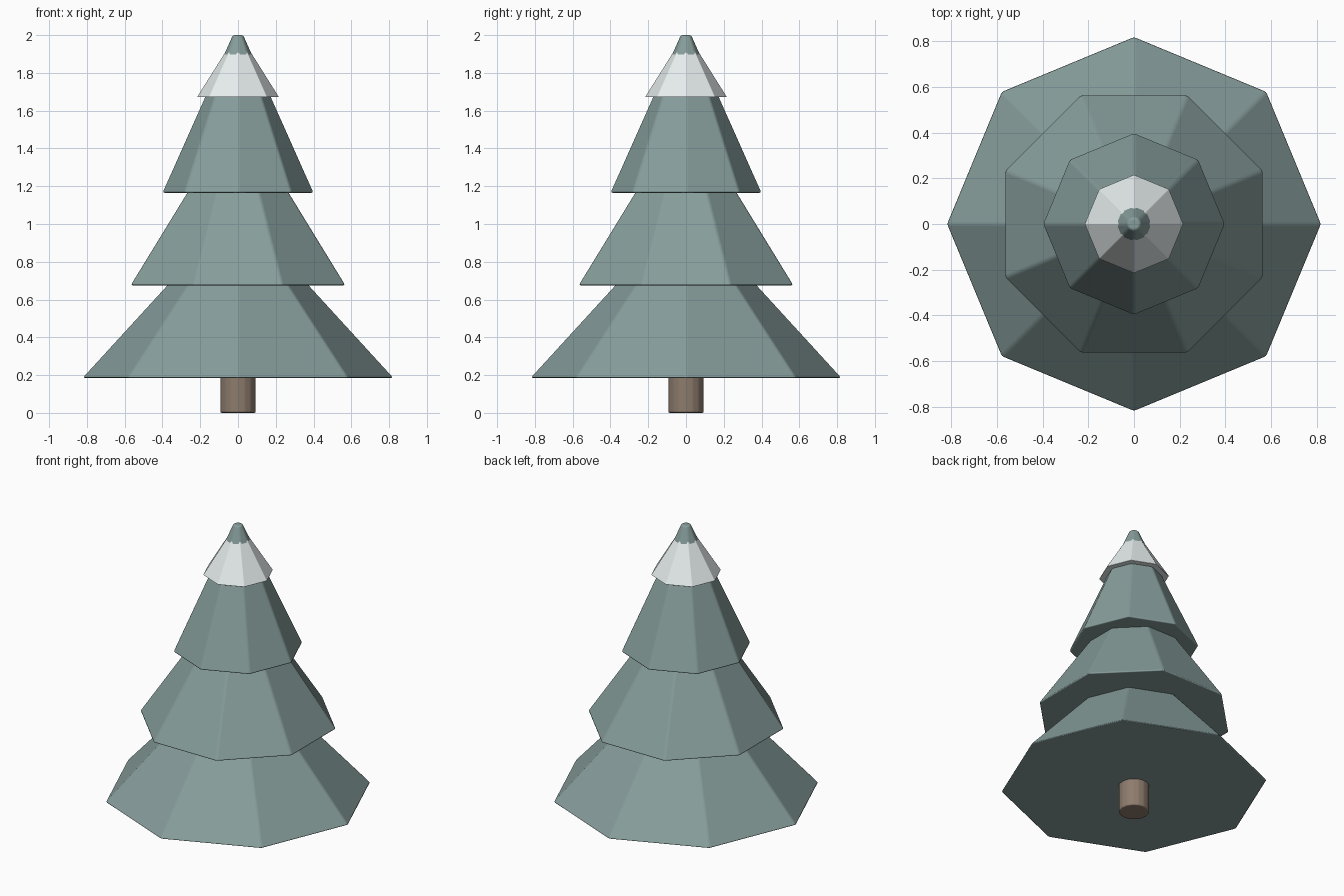
import bpy, math

if "Cube" in bpy.data.objects:
    bpy.data.objects.remove(bpy.data.objects["Cube"])


def material(name, rgb):
    m = bpy.data.materials.new(name)
    m.diffuse_color = (*rgb, 1)
    m.use_nodes = True
    m.node_tree.nodes["Principled BSDF"].inputs["Base Color"].default_value = m.diffuse_color
    return m


def frustum(name, z0, z1, r0, r1, mat, sides=8, turn=0.0, bevel=0.012):
    """Tapered prism with softly bevelled edges; the first corner sits on +x."""
    verts = []
    for z, r in ((z0, r0), (z1, r1)):
        for i in range(sides):
            a = 2 * math.pi * i / sides + math.radians(turn)
            verts.append((r * math.cos(a), r * math.sin(a), z))
    faces = [tuple(reversed(range(sides))), tuple(range(sides, 2 * sides))]
    for i in range(sides):
        j = (i + 1) % sides
        faces.append((i, j, sides + j, sides + i))
    mesh = bpy.data.meshes.new(name)
    mesh.from_pydata(verts, [], faces)
    mesh.polygons.foreach_set("use_smooth", [True] * len(faces))
    mesh.materials.append(mat)
    ob = bpy.data.objects.new(name, mesh)
    bpy.context.collection.objects.link(ob)
    mod = ob.modifiers.new("soft_edges", "BEVEL")
    mod.width = bevel
    mod.segments = 2
    mod.limit_method = "ANGLE"
    mod.angle_limit = math.radians(10)
    mod.harden_normals = True
    return ob


needles = material("needles", (0.24, 0.34, 0.33))
snow = material("snow", (0.80, 0.86, 0.86))
bark = material("bark", (0.27, 0.20, 0.155))

# Trunk
frustum("trunk", 0.0, 0.25, 0.095, 0.095, bark, sides=16, bevel=0.01)

# Three foliage tiers, the middle one turned by half a side
frustum("lower_branches", 0.185, 0.80, 0.825, 0.262, needles)
frustum("middle_branches", 0.675, 1.28, 0.615, 0.214, needles, turn=22.5)
frustum("upper_branches", 1.165, 2.0, 0.402, 0.030, needles)

# Snow cap with the green tip poking through
frustum("snow_cap", 1.672, 1.97, 0.217, 0.030, snow, bevel=0.003)
